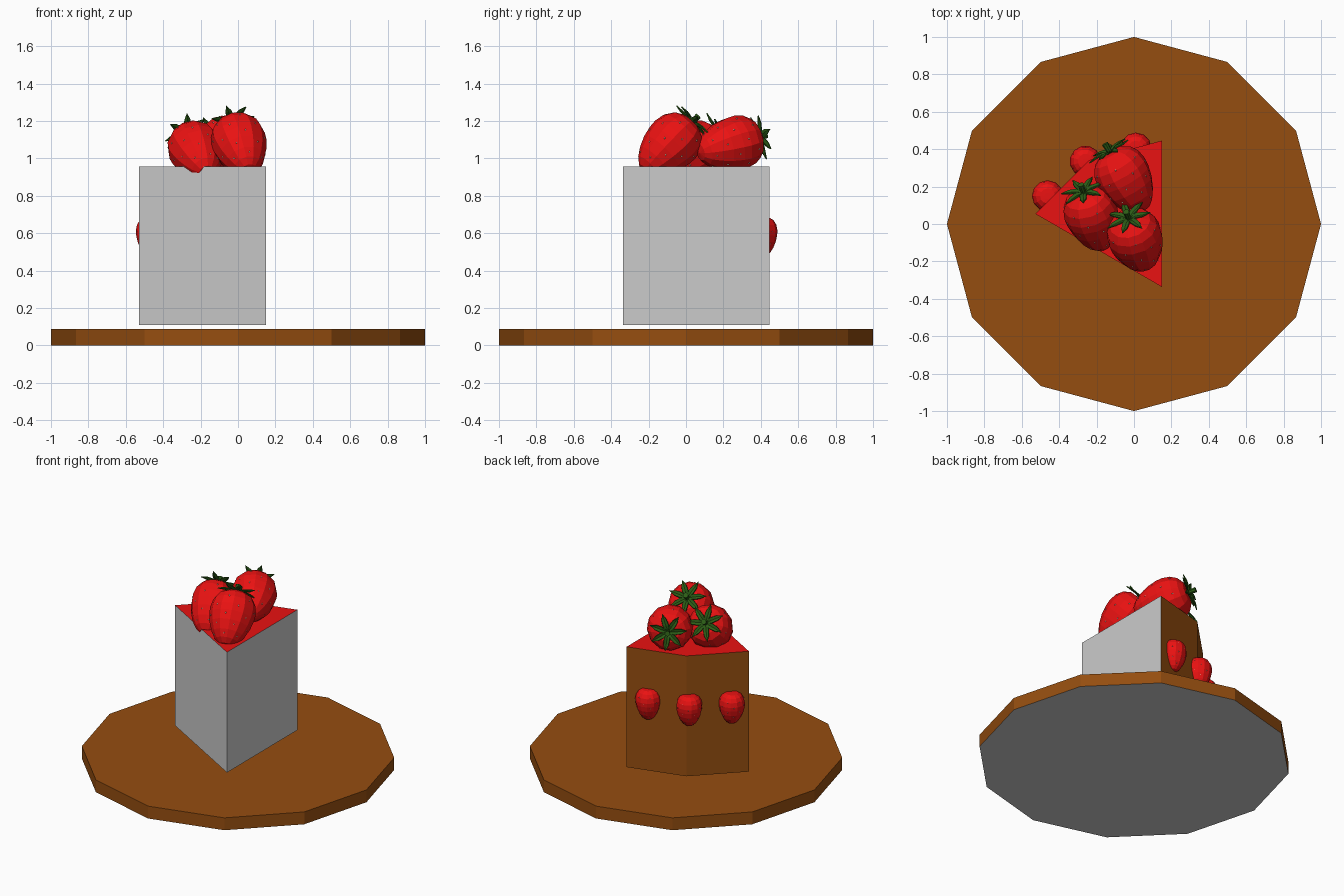
import bpy, bmesh
from math import sin, cos, pi, radians
from mathutils import Vector, Matrix

if "Cube" in bpy.data.objects:
    bpy.data.objects.remove(bpy.data.objects["Cube"])


def material(name, rgb):
    m = bpy.data.materials.new(name)
    m.diffuse_color = (*rgb, 1)
    m.use_nodes = True
    m.node_tree.nodes["Principled BSDF"].inputs["Base Color"].default_value = m.diffuse_color
    return m


BROWN = material("brown", (0.30, 0.075, 0.005))
RED = material("red", (0.82, 0.006, 0.006))
GREEN = material("leaf_green", (0.025, 0.11, 0.008))
CREAM = material("seed_cream", (0.8, 0.65, 0.45))


def finish(name, bm, mats, matrix=Matrix()):
    bmesh.ops.recalc_face_normals(bm, faces=bm.faces)
    mesh = bpy.data.meshes.new(name)
    bm.to_mesh(mesh)
    bm.free()
    for m in mats:
        mesh.materials.append(m)
    ob = bpy.data.objects.new(name, mesh)
    ob.matrix_world = matrix
    bpy.context.collection.objects.link(ob)
    return ob


def prism(name, pts, z0, z1, mats, side_ids, top_id, bottom_id):
    bm = bmesh.new()
    lo = [bm.verts.new((x, y, z0)) for x, y in pts]
    hi = [bm.verts.new((x, y, z1)) for x, y in pts]
    n = len(pts)
    for i in range(n):
        j = (i + 1) % n
        bm.faces.new((lo[i], lo[j], hi[j], hi[i])).material_index = side_ids[i]
    bm.faces.new(hi).material_index = top_id
    bm.faces.new(lo[::-1]).material_index = bottom_id
    return finish(name, bm, mats)


# Twelve-sided plate with an unpainted underside
prism("plate", [(sin(i * pi / 6), cos(i * pi / 6)) for i in range(12)][::-1],
      0, 0.087, [BROWN, None], [0] * 12, 0, 1)

# Cake slice: plain cut sides, brown outer crust, red glaze on top
apex, reach = Vector((0.15, -0.337)), 0.783
rim = [apex + reach * Vector((cos(radians(a)), sin(radians(a)))) for a in (90, 120, 150)]
prism("cake_slice", [apex] + rim, 0.11, 0.957, [None, BROWN, RED], [0, 1, 1, 0], 2, 0)

# Strawberry profile from tip to top: (radius, height), both relative
PROFILE = [(0.30, 0.025), (0.52, 0.10), (0.72, 0.22), (0.89, 0.38), (0.98, 0.54),
           (1.0, 0.66), (0.93, 0.80), (0.76, 0.91), (0.48, 0.98), (0.2, 0.985)]
SIDES = 12


def profile_radius(t):
    for (r0, t0), (r1, t1) in zip(PROFILE, PROFILE[1:]):
        if t0 <= t <= t1:
            return r0 + (r1 - r0) * (t - t0) / (t1 - t0)
    return 0


def berry(name, tip, top, radius, leafy, spin=0.0):
    tip, top = Vector(tip), Vector(top)
    axis = top - tip
    length = axis.length
    place = (Matrix.Translation(tip) @ axis.to_track_quat('Z', 'Y').to_matrix().to_4x4()
             @ Matrix.Rotation(spin, 4, 'Z'))

    # Body of revolution
    bm = bmesh.new()
    rings = [[bm.verts.new((r * radius * cos(2 * pi * i / SIDES),
                            r * radius * sin(2 * pi * i / SIDES), t * length))
              for i in range(SIDES)] for r, t in PROFILE]
    for a, b in zip(rings, rings[1:]):
        for i in range(SIDES):
            j = (i + 1) % SIDES
            bm.faces.new((a[i], a[j], b[j], b[i]))
    point = bm.verts.new((0, 0, 0))
    for i in range(SIDES):
        bm.faces.new((point, rings[0][(i + 1) % SIDES], rings[0][i]))
    bm.faces.new(rings[-1])
    finish(name + "_body", bm, [RED], place)

    # Seeds in staggered rings, centred on the flat facets
    bm = bmesh.new()
    for k, t in enumerate((0.16, 0.32, 0.48, 0.64, 0.8)):
        for i in range(SIDES // 2):
            a = 2 * pi * (2 * i + k % 2 + 0.5) / SIDES
            r = profile_radius(t) * radius * cos(pi / SIDES)
            m = (Matrix.Translation((r * cos(a), r * sin(a), t * length))
                 @ Matrix.Diagonal((1, 1, 1.5, 1)))
            bmesh.ops.create_icosphere(bm, subdivisions=1, radius=radius * 0.028, matrix=m)
    finish(name + "_seeds", bm, [CREAM], place)
    if not leafy:
        return

    # Star of pointed, arched leaves: (distance out, half width, height)
    bm = bmesh.new()
    outline = [(0.005, 0.008, 0.0), (0.045, 0.019, 0.012), (0.085, 0.016, 0.012)]
    for i in range(7):
        turn = Matrix.Rotation(2 * pi * i / 7, 4, 'Z')

        def vert(x, y, z):
            return bm.verts.new(turn @ Vector((x, y, z + length)))
        rows = [[vert(x, -w, z), vert(x, 0, z - 0.006), vert(x, w, z)] for x, w, z in outline]
        for a, b in zip(rows, rows[1:]):
            for s in (0, 1):
                bm.faces.new((a[s], a[s + 1], b[s + 1], b[s]))
        end = vert(0.125, 0, 0.005 + 0.012 * (i % 2))
        for s in (0, 1):
            bm.faces.new((rows[-1][s], rows[-1][s + 1], end))
    leaves = finish(name + "_leaves", bm, [GREEN], place)
    thick = leaves.modifiers.new("thickness", 'SOLIDIFY')
    thick.thickness = 0.006
    thick.offset = 0

    # Short stem
    bm = bmesh.new()
    bmesh.ops.create_cone(bm, cap_ends=True, segments=8, radius1=0.013, radius2=0.018,
                          depth=0.06, matrix=Matrix.Translation((0, 0, length + 0.022)))
    finish(name + "_stem", bm, [GREEN], place)


# Three leafy strawberries heaped on top
berry("front_strawberry", (0.06, -0.225, 0.93), (-0.03, 0.03, 1.19), 0.148, True, 0.2)
berry("left_strawberry", (-0.165, -0.125, 0.92), (-0.27, 0.17, 1.13), 0.145, True, 0.5)
berry("back_strawberry", (0.05, 0.07, 1.03), (-0.13, 0.385, 1.112), 0.148, True, 0.1)

# Three small strawberries set into the crust
for i, (x, y) in enumerate([(0.01, 0.405), (-0.26, 0.335), (-0.462, 0.15)]):
    berry(f"crust_strawberry_{i + 1}", (x, y, 0.472), (x, y, 0.688), 0.084, False, 0.26 * i)
